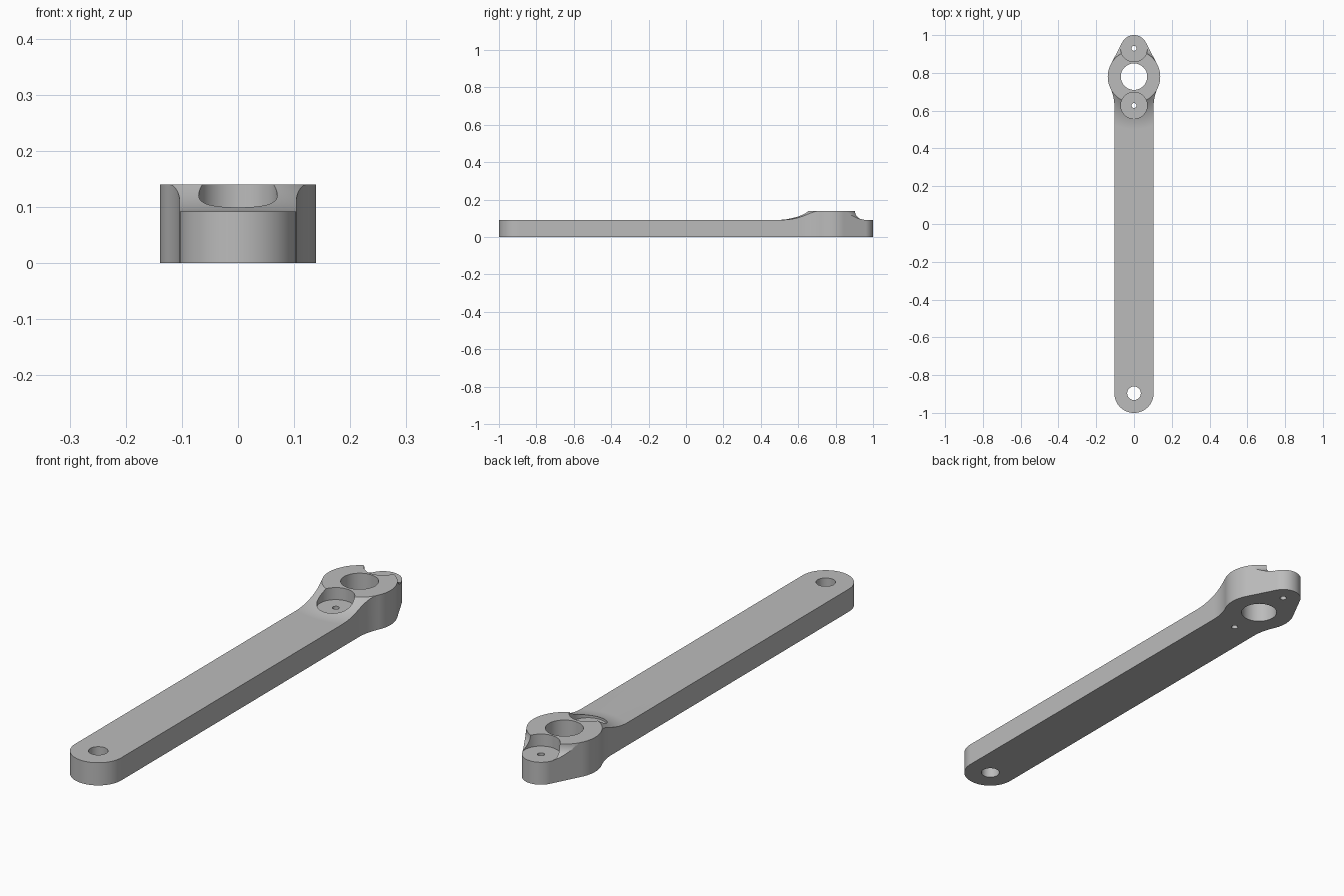
import bpy, bmesh
from math import sin, cos, pi, sqrt, atan2, asin, degrees, radians

cube = bpy.data.objects.get("Cube")
if cube:
    bpy.data.objects.remove(cube, do_unlink=True)

ARM_W, ARM_TOP, HUB_TOP = 0.104, 0.092, 0.14
ARM_Y, HUB_Y, TIP_Y, POCKET_Y = -0.896, 0.78, 0.93, 0.627
HUB_R, TIP_R, BLEND_R = 0.139, 0.07, 0.228

metal = bpy.data.materials.new("plain grey")
metal.use_nodes = True
grey = (0.5, 0.5, 0.5, 1)
metal.diffuse_color = grey
metal.node_tree.nodes["Principled BSDF"].inputs["Base Color"].default_value = grey


def arc(cx, cy, r, a, b, n):
    return [(cx + r * cos(a + (b - a) * i / n), cy + r * sin(a + (b - a) * i / n))
            for i in range(n + 1)]


def stack(name, rings):
    """Solid skinned through rings of equal length, capped at both ends."""
    bm = bmesh.new()
    loops = [[bm.verts.new(p) for p in ring] for ring in rings]
    n = len(loops[0])
    for low, high in zip(loops, loops[1:]):
        for i in range(n):
            j = (i + 1) % n
            bm.faces.new((low[i], low[j], high[j], high[i]))
    bm.faces.new(loops[0][::-1])
    bm.faces.new(loops[-1])
    bmesh.ops.recalc_face_normals(bm, faces=bm.faces)
    mesh = bpy.data.meshes.new(name)
    bm.to_mesh(mesh)
    bm.free()
    mesh.materials.append(metal)
    obj = bpy.data.objects.new(name, mesh)
    bpy.context.collection.objects.link(obj)
    return obj


def prism(name, outline, z0, z1):
    return stack(name, [[(x, y, z) for x, y in outline] for z in (z0, z1)])


def combine(obj, tool, operation):
    mod = obj.modifiers.new(operation.title(), 'BOOLEAN')
    mod.operation, mod.object, mod.solver = operation, tool, 'EXACT'
    bpy.context.view_layer.objects.active = obj
    bpy.ops.object.modifier_apply(modifier=mod.name)
    bpy.data.objects.remove(tool, do_unlink=True)


# Plan outline: round arm end, concave blend, hub and tapered tip, then mirrored
blend_x = ARM_W + BLEND_R
drop = sqrt((HUB_R + BLEND_R) ** 2 - blend_x ** 2)
meet = atan2(drop, blend_x)
taper = asin((HUB_R - TIP_R) / (TIP_Y - HUB_Y))
half = (arc(0, ARM_Y, ARM_W, -pi / 2, 0, 24)
        + arc(blend_x, HUB_Y - drop, BLEND_R, pi, pi - meet, 12)
        + arc(0, HUB_Y, HUB_R, -meet, taper, 20)[1:]
        + arc(0, TIP_Y, TIP_R, taper, pi / 2, 16))
outline = half + [(-x, y) for x, y in half[-2:0:-1]]
arm = prism("crank_arm", outline, 0, 0.2)


# Top surface: flat hub face falling through a concave fillet to the arm level
def fillet_radius(side, t):
    """Radial distance from the hub axis at height fraction t."""
    r = BLEND_R if side < 0 else 0.05
    rise = (HUB_TOP - ARM_TOP)
    run = sqrt(2 * r * rise - rise ** 2)
    dz = rise * t
    return HUB_R + 0.0005 + run - sqrt(2 * r * dz - dz ** 2)


SEG, STEPS = 128, 14
angles = [2 * pi * (i + 0.5) / SEG for i in range(SEG)]


def ring(radius, z):
    return [(radius(sin(a)) * cos(a), HUB_Y + radius(sin(a)) * sin(a), z) for a in angles]


rings = [ring(lambda s: 2.5, -0.1), ring(lambda s: 2.5, ARM_TOP)]
for k in range(STEPS + 1):
    t = (k / STEPS) ** 2
    rings.append(ring(lambda s: fillet_radius(s, t), ARM_TOP + (HUB_TOP - ARM_TOP) * t))
combine(arm, stack("top_surface", rings), 'INTERSECT')

# Flat-bottomed bolt pockets and through holes: centre, radius, floor
for y, r, floor in ((TIP_Y, TIP_R + 0.001, ARM_TOP - 0.001),
                    (POCKET_Y, TIP_R, ARM_TOP - 0.001),
                    (HUB_Y, 0.07, -0.1), (ARM_Y, 0.036, -0.1),
                    (TIP_Y, 0.013, -0.1), (POCKET_Y, 0.013, -0.1)):
    circle = arc(0, y, r, 0, 2 * pi, 64)[:-1]
    combine(arm, prism("hole_cutter", circle, floor, 0.3), 'DIFFERENCE')

# Smooth curved walls, crisp edges, flat faces kept flat
bpy.ops.object.select_all(action='DESELECT')
arm.select_set(True)
bpy.context.view_layer.objects.active = arm
bpy.ops.object.shade_smooth_by_angle(angle=radians(30))
weighted = arm.modifiers.new("Flat Faces", 'WEIGHTED_NORMAL')
weighted.keep_sharp = True
